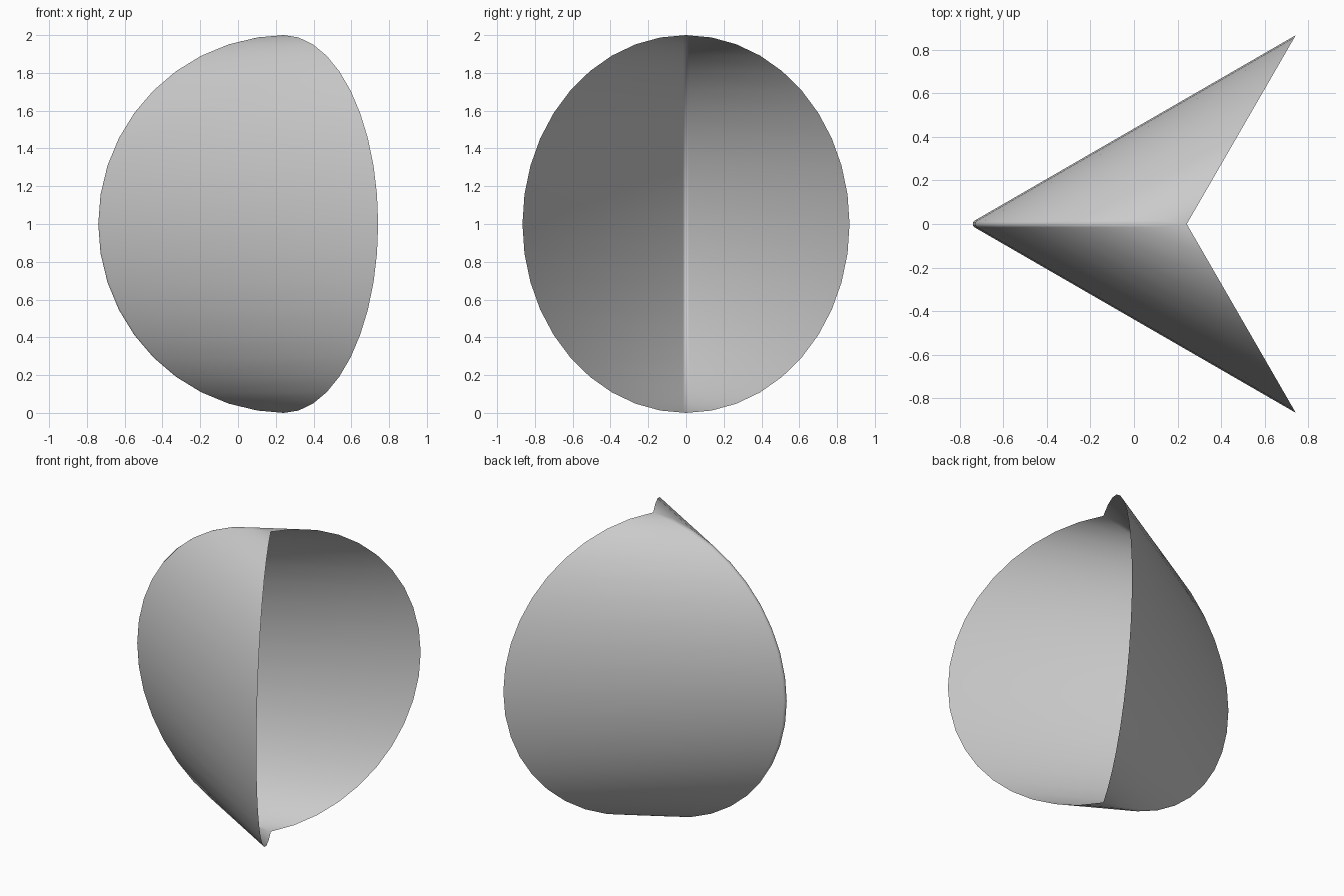
import bpy, bmesh
from math import sin, cos, pi, radians

if "Cube" in bpy.data.objects:
    bpy.data.objects.remove(bpy.data.objects["Cube"])

AX = 0.242      # x of the line joining the two poles
R = 0.018       # fold rounding radius
STEPS = 20      # segments from pole to pole
ARC = 4         # segments round the fold


def section(s):
    """V-shaped horizontal section: rim, rounded fold, rim."""
    c = AX - s + 2 * R                      # centre of the fold rounding
    pts = [(AX + 0.5 * s, 0.866 * s)]
    for i in range(ARC + 1):
        a = radians(120 + 120 * i / ARC)
        pts.append((c + R * cos(a), R * sin(a)))
    pts.append((AX + 0.5 * s, -0.866 * s))
    return pts


# Folded open shell, made of shrinking V sections between two poles
bm = bmesh.new()
bottom = bm.verts.new((AX, 0, 0))
top = bm.verts.new((AX, 0, 2))
rows = []
for k in range(1, STEPS):
    t = pi * k / STEPS
    rows.append([bm.verts.new((x, y, 1 - cos(t))) for x, y in section(sin(t))])
for i in range(len(rows[0]) - 1):
    bm.faces.new((bottom, rows[0][i + 1], rows[0][i]))
    bm.faces.new((top, rows[-1][i], rows[-1][i + 1]))
    for lo, hi in zip(rows, rows[1:]):
        bm.faces.new((lo[i], lo[i + 1], hi[i + 1], hi[i]))
for f in bm.faces:
    f.smooth = True

mesh = bpy.data.meshes.new("folded_shell")
bm.to_mesh(mesh)
bm.free()
shell = bpy.data.objects.new("folded_shell", mesh)
bpy.context.collection.objects.link(shell)
